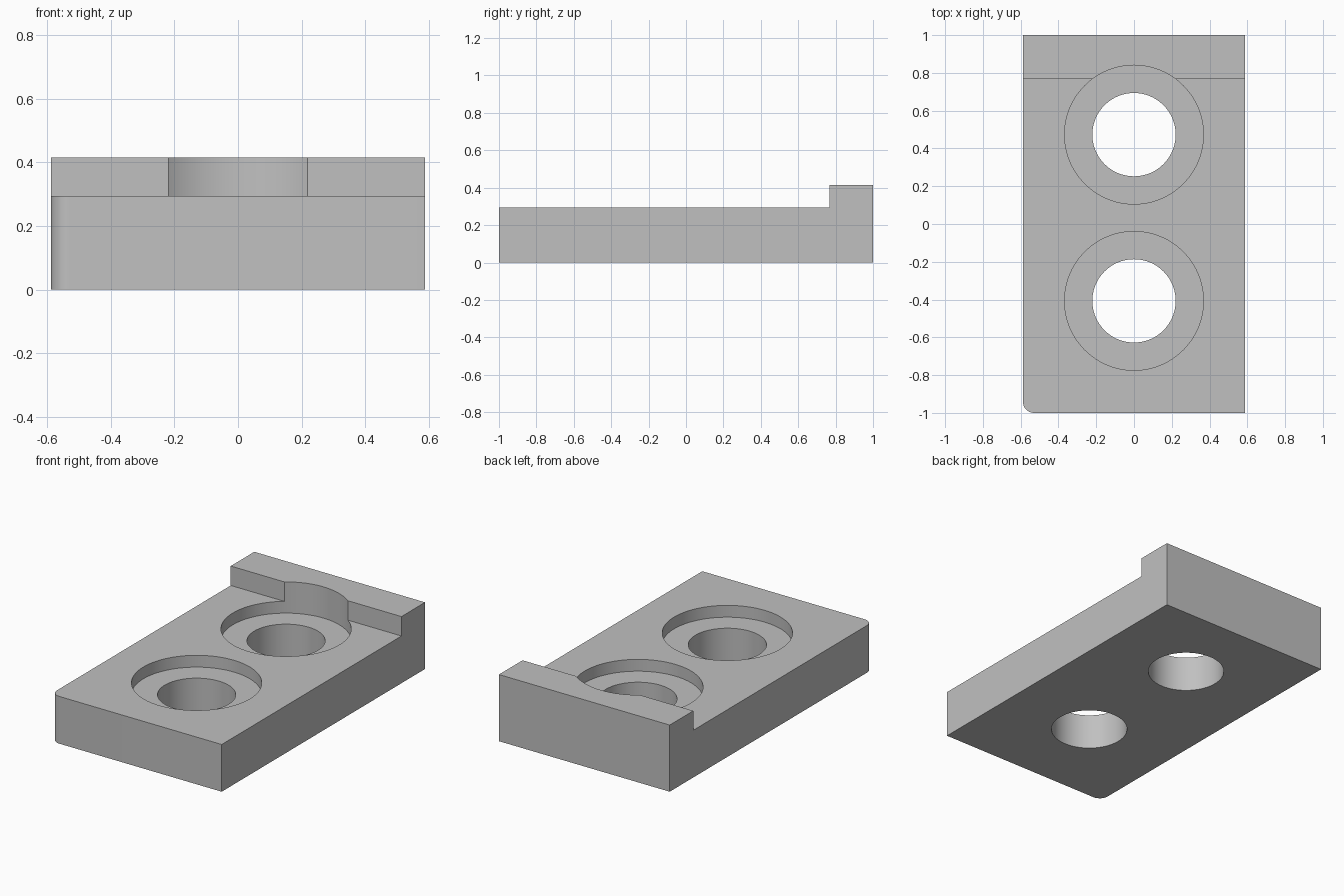
import bpy, bmesh, math

if "Cube" in bpy.data.objects:
    bpy.data.objects.remove(bpy.data.objects["Cube"])

W, U = 0.588, 0.0735          # half width, base unit
BASE_Z, LIP_Z, LIP_Y = 0.294, 0.415, 0.768
CORNER = 0.059
HOLES = (-0.407, 0.473)

grey = bpy.data.materials.new("grey")
grey.diffuse_color = (0.53, 0.53, 0.53, 1)
grey.use_nodes = True
grey.node_tree.nodes["Principled BSDF"].inputs["Base Color"].default_value = grey.diffuse_color


def make_object(name, bm):
    bmesh.ops.recalc_face_normals(bm, faces=bm.faces)
    mesh = bpy.data.meshes.new(name)
    bm.to_mesh(mesh)
    bm.free()
    mesh.materials.append(grey)
    obj = bpy.data.objects.new(name, mesh)
    bpy.context.collection.objects.link(obj)
    return obj


def cylinder(name, radius, y, z0, z1):
    bm = bmesh.new()
    ring = [(radius * math.cos(i * math.tau / 96), y + radius * math.sin(i * math.tau / 96), z0)
            for i in range(96)]
    face = bm.faces.new([bm.verts.new(p) for p in ring])
    top = bmesh.ops.extrude_face_region(bm, geom=[face])["geom"]
    bmesh.ops.translate(bm, vec=(0, 0, z1 - z0),
                        verts=[v for v in top if isinstance(v, bmesh.types.BMVert)])
    return make_object(name, bm)


# Block: stepped side profile extruded across the width
bm = bmesh.new()
profile = [(-1, 0), (1, 0), (1, LIP_Z), (LIP_Y, LIP_Z), (LIP_Y, BASE_Z), (-1, BASE_Z)]
side = bm.faces.new([bm.verts.new((-W, y, z)) for y, z in profile])
ext = bmesh.ops.extrude_face_region(bm, geom=[side])["geom"]
bmesh.ops.translate(bm, vec=(2 * W, 0, 0), verts=[v for v in ext if isinstance(v, bmesh.types.BMVert)])
# Rounded front left corner
corner = [e for e in bm.edges if all(v.co.x < 0 and v.co.y < -0.9 for v in e.verts)]
bmesh.ops.bevel(bm, geom=corner, offset=CORNER, segments=10, profile=0.5, affect='EDGES')
block = make_object("clamp_block", bm)

# Through holes and counterbores
for i, y in enumerate(HOLES):
    for part, radius, z0 in (("hole", 3 * U, -0.1), ("counterbore", 5 * U, BASE_Z - U)):
        cutter = cylinder(f"{part}_cutter_{i + 1}", radius, y, z0, 0.6)
        cutter.hide_render = True
        cutter.hide_set(True)
        cut = block.modifiers.new(part, 'BOOLEAN')
        cut.operation, cut.object, cut.solver = 'DIFFERENCE', cutter, 'EXACT'

# Apply the cuts, then smooth the curved walls
bpy.context.view_layer.objects.active = block
block.select_set(True)
for m in list(block.modifiers):
    bpy.ops.object.modifier_apply(modifier=m.name)
bpy.ops.object.shade_smooth_by_angle(angle=math.radians(30))
